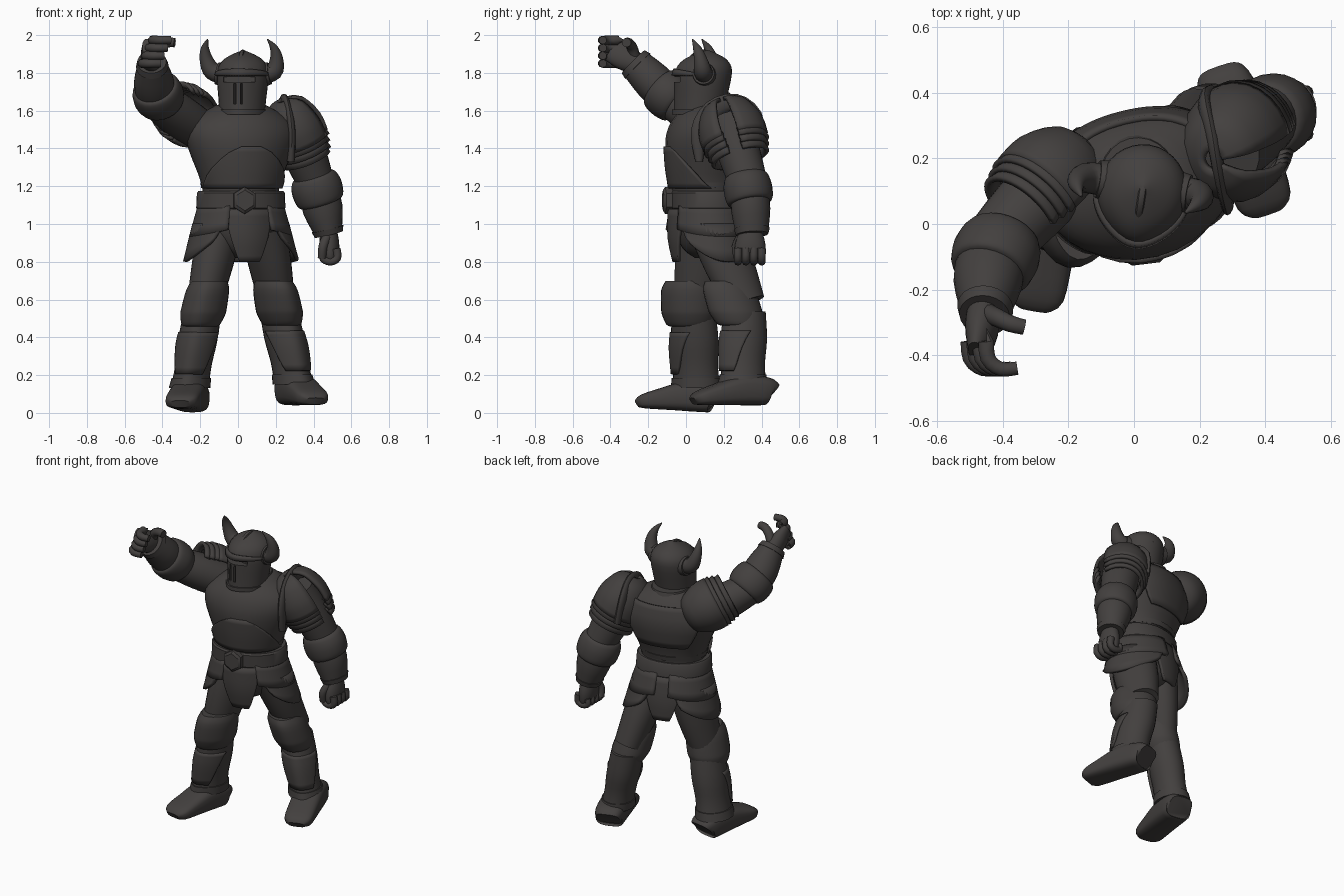
import bpy, bmesh
from math import sin, cos, radians, pi, copysign
from mathutils import Vector, Matrix

cube = bpy.data.objects.get("Cube")
if cube:
    bpy.data.objects.remove(cube)

steel = bpy.data.materials.new("dark_steel")
steel.use_nodes = True
steel.diffuse_color = (0.056, 0.051, 0.049, 1)
steel.node_tree.nodes["Principled BSDF"].inputs["Base Color"].default_value = steel.diffuse_color
parts = []


def spline(stations, steps):
    """Catmull-Rom resampling of the stations."""
    out, last = [], len(stations) - 1
    for i in range(last):
        quad = (stations[max(i - 1, 0)], stations[i], stations[i + 1], stations[min(i + 2, last)])
        for j in range(steps):
            t = j / steps
            out.append([q + t / 2 * (r - p + t * (2 * p - 5 * q + 4 * r - s + t * (3 * (q - r) + s - p)))
                        for p, q, r, s in zip(*quad)])
    return out + [list(stations[-1])]


def loft(name, stations, steps=3, sides=24, yaw=0, flat=False, ref=None, boxy=1.0, ridge=0.0,
         arc=None, taper=1.0, droop=0.0):
    """Skin rings (x, y, z, half width, half depth); arc=(middle, half angle) makes an open plate."""
    stations = spline(stations, steps)
    ref = Vector(ref) if ref else Vector((-sin(radians(yaw)), cos(radians(yaw)), 0))
    bm, rings, last = bmesh.new(), [], len(stations) - 1
    for i, (x, y, z, a, b) in enumerate(stations):
        ahead, behind = stations[min(i + 1, last)], stations[max(i - 1, 0)]
        axis = Vector((0, 0, 1)) if flat else (Vector(ahead[:3]) - Vector(behind[:3])).normalized()
        back = (ref - axis * axis.dot(ref)).normalized()
        across = back.cross(axis)
        ring = []
        for j in range(sides + 1 if arc else sides):
            side = 2 * j / sides - 1
            angle = pi * side
            if arc:
                angle = radians(arc[0] + arc[1] * side * (1 + (taper - 1) * i / last))
            c, s = cos(angle), sin(angle)
            u = a * copysign(abs(c) ** boxy, c)
            v = b * copysign(abs(s) ** boxy, s) - b * ridge * max(0, -s) ** 8
            point = Vector((x, y, z)) + across * u + back * v
            if arc:
                point.z += droop * side * side * i / last
            ring.append(bm.verts.new(point))
        rings.append(ring)
    for low, high in zip(rings, rings[1:]):
        for j in range(sides):
            k = (j + 1) % len(low)
            bm.faces.new((low[j], low[k], high[k], high[j]))
    if not arc:
        bm.faces.new(rings[0])
        bm.faces.new(rings[-1])
    bmesh.ops.recalc_face_normals(bm, faces=bm.faces)
    mesh = bpy.data.meshes.new(name)
    bm.to_mesh(mesh)
    bm.free()
    mesh.materials.append(steel)
    ob = bpy.data.objects.new(name, mesh)
    bpy.context.collection.objects.link(ob)
    if arc:
        shell = ob.modifiers.new("thickness", "SOLIDIFY")
        shell.thickness, shell.offset = 0.02, 0
    parts.append(ob)
    return ob


def between(start, end, profile):
    """Stations on the line from start to end; profile rows are (fraction, half width, half depth)."""
    return [(*start.lerp(end, t), a, b) for t, a, b in profile]


def girth(name, profile, **options):
    """Level rings (z, half width, half depth) about the spine, turned a little to the left."""
    rings = [(.015, .1 + .08 * abs(z - 1.15), z, a, b) for z, a, b in profile]
    return loft(name, rings, yaw=14, flat=True, **options)


# Torso armour
girth("torso", [(1.05, .2, .16), (1.2, .205, .17), (1.4, .28, .21), (1.5, .29, .205),
                (1.57, .235, .175), (1.63, .13, .12)], sides=32, boxy=.9, ridge=.08)
girth("belly_plate", [(1.19, .21, .175), (1.3, .25, .198), (1.41, .285, .213)],
      arc=(-90, 85), taper=.1, boxy=.9, ridge=.07)
girth("back_plate", [(1.3, .255, .205), (1.45, .292, .217), (1.57, .24, .182)],
      arc=(90, 35), taper=1.9, boxy=.9)
girth("gorget", [(1.55, .16, .15), (1.6, .13, .14), (1.64, .115, .125)], ridge=.1)
girth("waist_band", [(1.19, .212, .178), (1.22, .216, .182)], steps=1, ridge=.05)
girth("belt", [(1.075, .23, .182), (1.085, .238, .19), (1.165, .234, .188), (1.175, .226, .18)],
      steps=1, sides=32, boxy=.95)
loft("buckle", between(Vector((.03, -.065, 1.125)), Vector((.037, -.122, 1.125)),
                       [(0, .072, .066), (.8, .072, .066), (1, .055, .05)]), steps=1, sides=6, ref=(1, 0, 0))

# Hips and skirt plates
girth("pelvis", [(1.1, .21, .17), (.97, .215, .17), (.87, .14, .14), (.82, .05, .08)])
for side, middle in (("left", 8), ("right", 172)):
    girth(side + "_upper_tasset", [(1.1, .22, .182), (.93, .268, .215)], arc=(middle, 72), droop=.04)
    girth(side + "_lower_tasset", [(1, .25, .2), (.8, .3, .228)], arc=(middle, 68), taper=.8, droop=.1)
for side, middle in (("front", -90), ("rear", 90)):
    girth(side + "_loin_plate", [(1.08, .215, .183), (.93, .225, .195), (.8, .2, .18)],
          arc=(middle, 37), taper=.4, ridge=.06)

# Helmet, turned a little to the right
FACE = -9
turn = Matrix.Translation((.025, .095, 0)) @ Matrix.Rotation(radians(FACE), 4, "Z")


def head(x, y, z, a, b):
    return (*(turn @ Vector((x, y, z))), a, b)


def skull(name, profile, **options):
    rings = [head(0, .12 * (z - 1.77), z, a, a * 1.06) for z, a in profile]
    return loft(name, rings, yaw=FACE, flat=True, ridge=.1, **options)


helmet = skull("helmet", [(1.585, .12), (1.66, .126), (1.8, .137), (1.86, .113), (1.895, .064), (1.92, .004)],
               sides=32)
skull("brow_band", [(1.785, .142), (1.82, .137)], steps=1, arc=(-90, 75), droop=-.02)
skull("helmet_rim", [(1.58, .128), (1.605, .13)], steps=1, sides=32)

# Eye slit and breathing slots cut into the helmet
slots = bmesh.new()
for x, z, width, height in ((0, 1.765, .17, .024), (-.018, 1.69, .012, .11), (.018, 1.69, .012, .11)):
    bmesh.ops.create_cube(slots, matrix=turn @ Matrix.Translation((x, -.15, z))
                          @ Matrix.Diagonal((width, .1, height, 1)))
mesh = bpy.data.meshes.new("slot_cutter")
slots.to_mesh(mesh)
slots.free()
mesh.materials.append(steel)
cutter = bpy.data.objects.new("slot_cutter", mesh)
bpy.context.collection.objects.link(cutter)
cutter.hide_render = True
cut = helmet.modifiers.new("slots", "BOOLEAN")
cut.operation, cut.object, cut.use_self = "DIFFERENCE", cutter, True
bpy.context.view_layer.objects.active = helmet
bpy.ops.object.modifier_apply(modifier=cut.name)
bpy.data.objects.remove(cutter)

# Crest and horns, the horns leaning a little to the right
loft("helmet_crest", [head(0, y, z, .01, .012) for y, z in
                      ((-.11, 1.83), (-.06, 1.89), (0, 1.914), (.08, 1.88), (.14, 1.79))],
     sides=8, ref=(1, 0, 0))
for side, s in (("left", 1), ("right", -1)):
    loft(side + "_horn", [head(s * x - .12 * (z - 1.8), y, z, r, r) for x, y, z, r in
                          ((.1, .02, 1.79, .05), (.165, .02, 1.81, .048), (.188, .01, 1.87, .036),
                           (.185, -.01, 1.93, .022), (.16, -.04, 1.978, .003))], steps=4, sides=14)
    loft(side + "_horn_socket", [head(s * .1, .02, 1.79, .065, .065), head(s * .142, .02, 1.797, .058, .058)],
         steps=1, sides=16)


def leg(side, yaw, hip, knee, ankle, heel, toe):
    hip, knee, ankle, heel, toe = map(Vector, (hip, knee, ankle, heel, toe))
    shin = knee + Vector((-.005, .065, 0))
    loft(side + "_thigh", between(hip, shin, [(0, .12, .14), (.5, .108, .138), (1, .09, .11)]), yaw=yaw)
    armour = dict(yaw=yaw, flat=True, ridge=.1)
    loft(side + "_knee_guard", between(hip.lerp(knee, .72), knee.lerp(shin, .5).lerp(ankle, .28), [
        (0, .095, .115), (.2, .113, .138), (.6, .12, .142), (.75, .118, .138), (.95, .102, .12), (1, .09, .1)]),
        **armour)
    loft(side + "_greave", between(shin, ankle, [
        (.1, .1, .11), (.45, .104, .122), (.75, .096, .114), (1, .1, .122)]), **armour)
    loft(side + "_shin_plate", between(shin, ankle, [(.35, .1, .116), (.55, .106, .124), (.85, .098, .118)]),
         arc=(-90, 85), taper=.5, **armour)
    loft(side + "_ankle_band", between(shin, ankle, [(.9, .104, .124), (1.02, .11, .13)]), steps=1, **armour)
    # Each boot ring rests on the sole line from heel to toe
    boot = [(x, y, z + h, a, h) for x, y, z, a, h in between(heel, toe, [
        (0, .075, .065), (.06, .09, .075), (.35, .094, .08), (.65, .092, .06), (.92, .085, .038), (1, .05, .022)])]
    loft(side + "_boot", boot, ref=(0, 0, 1), boxy=.62)


leg("right", -10, (-.09, .11, 1), (-.175, -.02, .58), (-.255, .06, .14), (-.235, .155, 0), (-.305, -.255, .025))
leg("left", 24, (.13, .14, 1), (.212, .25, .58), (.295, .305, .16), (.272, .44, .04), (.408, .04, .04))


def arm(side, shoulder, elbow, wrist, cover, depth, lift):
    shoulder, elbow, wrist, lift = map(Vector, (shoulder, elbow, wrist, lift))
    loft(side + "_upper_arm", between(shoulder, elbow, [(0, .11, .118), (.5, .115, .114), (1, .095, .1)]))
    top, low = shoulder + lift, elbow + lift
    loft(side + "_pauldron", between(top, low, [
        (-.27, .03, .03), (-.19, .1, .1 * depth), (.08, .148, .15 * depth), (.33, .153, .154 * depth)]),
        arc=cover)
    # Overlapping lames narrow toward the elbow
    for i in range(3):
        start, r = .27 + .09 * i, .154 - .009 * i
        loft(f"{side}_shoulder_lame_{i + 1}", between(top, low, [
            (start, r - .012, (r - .012) * depth), (start + .13, r, r * depth)]), steps=1, arc=cover)
    loft(side + "_elbow_guard", between(shoulder.lerp(elbow, .83), elbow.lerp(wrist, .36), [
        (0, .09, .09), (.08, .118, .115), (.4, .135, .128), (.75, .132, .127), (.95, .12, .118), (1, .1, .1)]))
    loft(side + "_forearm", between(elbow, wrist, [(.1, .1, .1), (.5, .106, .104), (1, .072, .085)]))
    loft(side + "_wrist_band", between(elbow, wrist, [(.9, .086, .095), (1.02, .077, .086)]), steps=1)


arm("left", (.28, .225, 1.555), (.42, .335, 1.2), (.48, .35, .95), (10, 165), 1.1, (0, 0, 0))
arm("right", (-.22, .155, 1.51), (-.435, -.075, 1.655), (-.456, -.275, 1.855), (90, 110), 1, (0, .015, .03))
loft("left_shoulder_flange", [(x, y, z, r, .02) for x, y, z, r in (
    (.235, .4, 1.42, .025), (.215, .36, 1.57, .045), (.24, .26, 1.645, .045),
    (.265, .14, 1.605, .05), (.285, .07, 1.49, .045), (.28, .07, 1.33, .02))], sides=12, ref=(1, 0, 0))

# Hands: the left one a lowered fist, the right one an open grip
loft("left_palm", between(Vector((.48, .345, .96)), Vector((.49, .335, .795)), [
    (0, .045, .06), (.4, .052, .08), (.8, .045, .08), (1, .025, .065)]))
loft("right_palm", between(Vector((-.455, -.25, 1.84)), Vector((-.475, -.395, 1.925)), [
    (0, .052, .055), (.5, .05, .072), (1, .03, .066)]))


def digit(name, path, radius=.023):
    loft(name, [(*p, radius * (1 - .06 * i), radius * (1 - .06 * i)) for i, p in enumerate(path)], sides=10)


for i in range(4):
    y, z, x = .275 + .042 * i, 1.85 + .041 * i, .018 * i
    digit(f"left_finger_{i + 1}", [(.52, y, .87), (.525, y, .82), (.49, y, .8), (.45, y, .815), (.455, y, .85)])
    digit(f"right_finger_{i + 1}", [(x - .505, -.34, z), (x - .5, -.41, z), (x - .46, -.443, z), (x - .41, -.44, z)],
          .026)
digit("left_thumb", [(.47, .29, .93), (.45, .265, .88), (.445, .275, .82)], .026)
digit("right_thumb", [(-.45, -.27, 1.88), (-.42, -.285, 1.935), (-.375, -.305, 1.96), (-.335, -.315, 1.96)], .03)

# Smooth shading with crisp plate edges
bpy.ops.object.select_all(action="DESELECT")
for ob in parts:
    ob.select_set(True)
bpy.context.view_layer.objects.active = parts[0]
bpy.ops.object.shade_smooth_by_angle(angle=radians(38))
